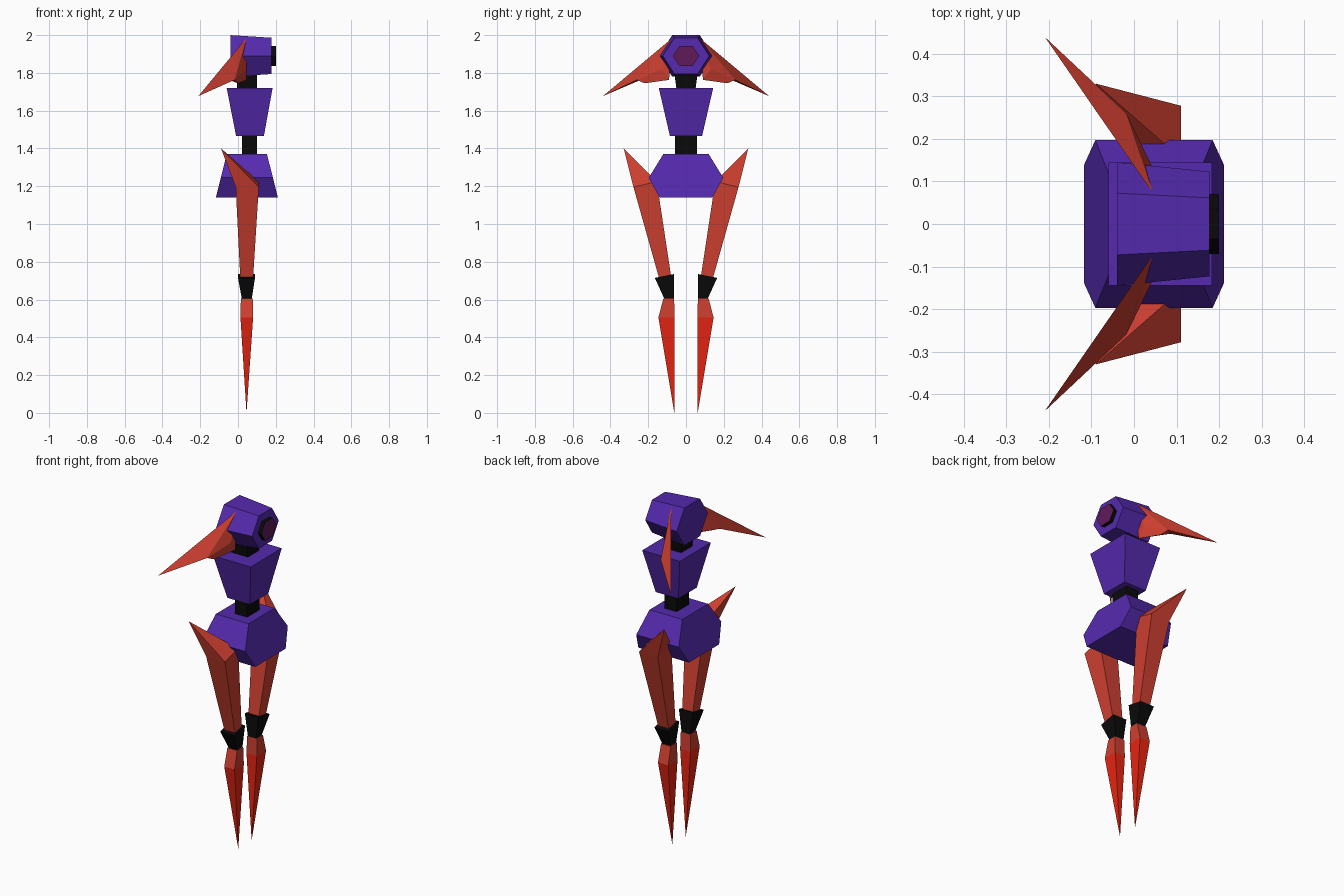
import bpy, bmesh, math

if "Cube" in bpy.data.objects:
    bpy.data.objects.remove(bpy.data.objects["Cube"])


def material(name, rgb):
    m = bpy.data.materials.new(name)
    m.diffuse_color = (*rgb, 1)
    m.use_nodes = True
    m.node_tree.nodes["Principled BSDF"].inputs["Base Color"].default_value = m.diffuse_color
    return m


PURPLE = material("purple", (0.09, 0.023, 0.42))
RED = material("dull_red", (0.62, 0.05, 0.03))
BRIGHT = material("bright_red", (0.8, 0.018, 0.006))
BLACK = material("black", (0.003, 0.003, 0.003))
LENS = material("lens", (0.12, 0.01, 0.1))


def build(name, verts, faces, mats, mirror=False, pick=None):
    """Flat-faced closed mesh, optionally mirrored across y."""
    bm = bmesh.new()
    vs = [bm.verts.new(v) for v in verts]
    for i, f in enumerate(faces):
        face = bm.faces.new([vs[j] for j in f])
        face.material_index = pick(i) if pick else 0
    bmesh.ops.recalc_face_normals(bm, faces=bm.faces[:])
    me = bpy.data.meshes.new(name)
    bm.to_mesh(me)
    bm.free()
    for m in mats:
        me.materials.append(m)
    ob = bpy.data.objects.new(name, me)
    bpy.context.collection.objects.link(ob)
    if mirror:
        mod = ob.modifiers.new("Mirror", 'MIRROR')
        mod.use_axis = (False, True, False)
        mod.use_mirror_merge = False
    return ob


def loft(name, rings, mats, mirror=False, pick=None):
    """Skin rings of equal size; a one-point ring at either end is a tip."""
    verts, idx, faces = [], [], []
    for r in rings:
        idx.append(list(range(len(verts), len(verts) + len(r))))
        verts += r
    n = max(len(r) for r in rings)
    for a, b in zip(idx, idx[1:]):
        for i in range(n):
            j = (i + 1) % n
            f = [a[i % len(a)], a[j % len(a)], b[j % len(b)], b[i % len(b)]]
            faces.append(list(dict.fromkeys(f)))
    faces += [e for e in (idx[0], idx[-1]) if len(e) > 1]
    return build(name, verts, faces, mats, mirror, pick)


def rect(x0, x1, y0, y1, z, zi=None):
    """Rectangle ring; zi is the height of its inner (y0) edge."""
    zi = z if zi is None else zi
    return [(x0, y0, zi), (x1, y0, zi), (x1, y1, z), (x0, y1, z)]


def hexagon(x, ry, hz, z=1.89):
    k = hz / math.sin(math.pi / 3)
    return [(x, ry * math.cos(i * math.pi / 3), z + k * math.sin(i * math.pi / 3))
            for i in range(6)]


# Head and eye
loft("head", [hexagon(-0.04, 0.145, 0.11), hexagon(0.178, 0.123, 0.096)], [PURPLE])
loft("eye", [hexagon(0.17, 0.07, 0.053), hexagon(0.2, 0.07, 0.053)],
     [BLACK, LENS], pick=lambda i: 1 if i == 7 else 0)

# Body: neck, chest, waist, pelvis
loft("neck", [rect(-0.005, 0.1, -0.05, 0.05, 1.71),
              rect(-0.008, 0.1, -0.063, 0.063, 1.81)], [BLACK])
loft("chest", [rect(-0.01, 0.137, -0.085, 0.085, 1.465),
               rect(-0.06, 0.183, -0.144, 0.144, 1.72)], [PURPLE])
loft("waist", [rect(0.02, 0.1, -0.058, 0.058, 1.36),
               rect(0.02, 0.1, -0.058, 0.058, 1.475)], [BLACK])
loft("pelvis", [rect(-0.117, 0.211, -0.14, 0.14, 1.14),
                rect(-0.091, 0.185, -0.197, 0.197, 1.245),
                rect(-0.06, 0.153, -0.12, 0.12, 1.37)], [PURPLE])

# Legs: thigh with swept spike, knee joint, shin cuff and pointed shin
loft("thighs", [rect(0.012, 0.08, 0.08, 0.143, 0.715, 0.73),
                rect(-0.012, 0.11, 0.155, 0.278, 1.195, 1.225),
                [(-0.09, 0.33, 1.4)]], [RED], True)
loft("knees", [rect(0.02, 0.073, 0.063, 0.115, 0.605),
               rect(0.0, 0.09, 0.063, 0.165, 0.715, 0.735)], [BLACK], True)
loft("shins", [[(0.045, 0.062, 0.0)],
               rect(0.013, 0.08, 0.06, 0.146, 0.505),
               rect(0.015, 0.078, 0.063, 0.12, 0.605)],
     [BRIGHT, RED], True, pick=lambda i: 0 if i < 4 else 1)

# Swept blades on the sides of the head
blade = [(0.045, 0.072, 1.985), (-0.21, 0.44, 1.677), (-0.018, 0.26, 1.763),
         (0.045, 0.13, 1.82), (0.0, 0.22, 1.745), (0.045, 0.09, 1.763),
         (-0.055, 0.235, 1.765)]
build("head_blades", blade,
      [(0, 1, 2), (0, 2, 3), (2, 4, 5, 3), (0, 3, 5), (0, 5, 6),
       (0, 6, 1), (1, 6, 2), (2, 6, 4), (4, 6, 5)], [RED], True)
